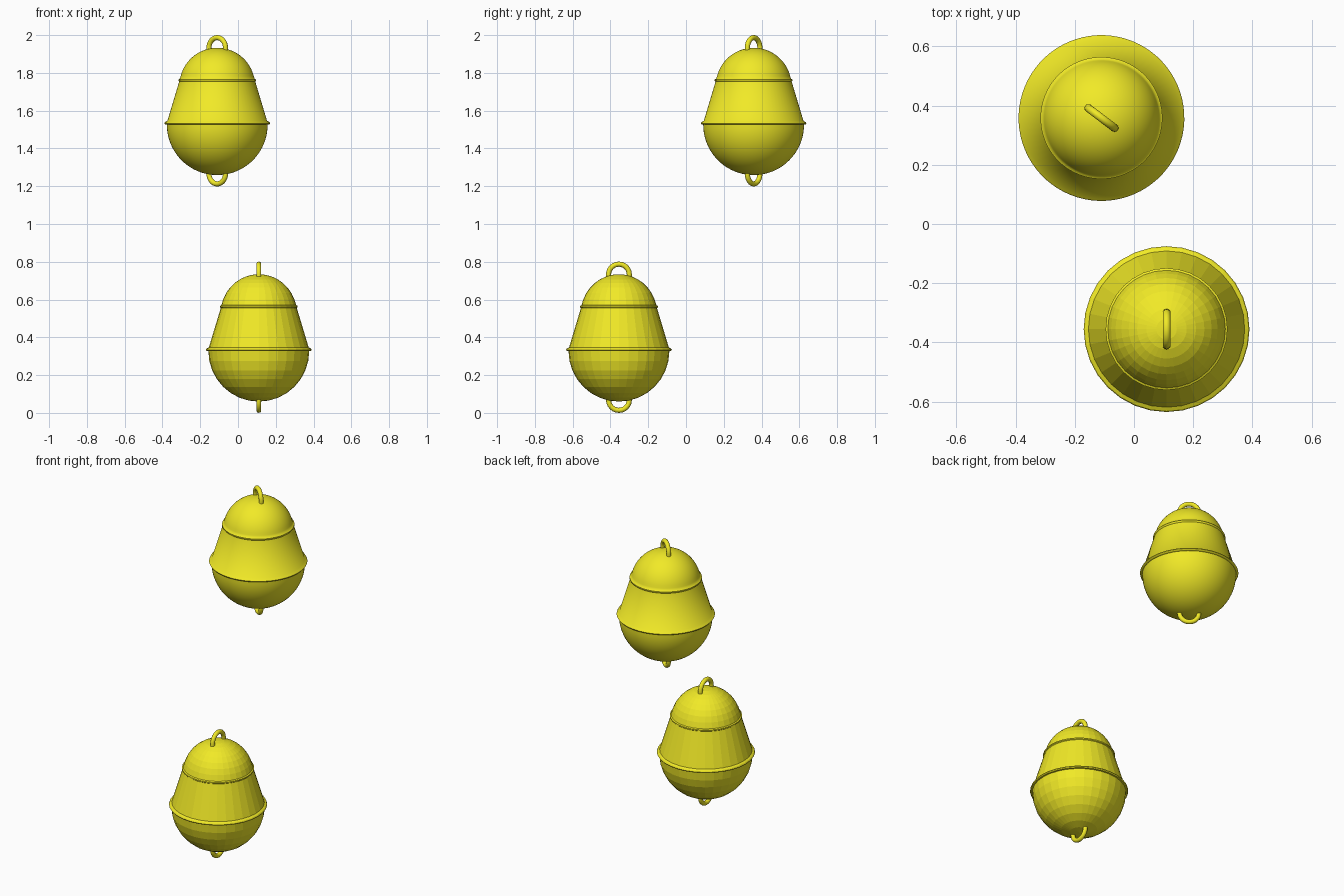
import bpy, bmesh
from math import sin, cos, pi, radians, asin
from mathutils import Vector

if "Cube" in bpy.data.objects:
    bpy.data.objects.remove(bpy.data.objects["Cube"])

yellow = bpy.data.materials.new("buoy_yellow")
yellow.diffuse_color = (0.88, 0.82, 0.02, 1)
yellow.use_nodes = True
yellow.node_tree.nodes["Principled BSDF"].inputs["Base Color"].default_value = yellow.diffuse_color


def finish(bm, name, loc, rot, smooth):
    bmesh.ops.recalc_face_normals(bm, faces=bm.faces)
    me = bpy.data.meshes.new(name)
    bm.to_mesh(me)
    bm.free()
    me.materials.append(yellow)
    ob = bpy.data.objects.new(name, me)
    bpy.context.collection.objects.link(ob)
    ob.location = loc
    ob.rotation_euler.z = rot
    if smooth:
        bpy.ops.object.select_all(action='DESELECT')
        ob.select_set(True)
        bpy.context.view_layer.objects.active = ob
        bpy.ops.object.shade_smooth_by_angle(angle=radians(50))
    return ob


def lathe(profile, segs):
    bm = bmesh.new()
    vs = [bm.verts.new((r, 0, z)) for r, z in profile]
    es = [bm.edges.new(p) for p in zip(vs, vs[1:])]
    bmesh.ops.spin(bm, geom=vs + es, cent=(0, 0, 0), axis=(0, 0, 1),
                   angle=2 * pi, steps=segs, use_duplicate=False)
    bmesh.ops.remove_doubles(bm, verts=bm.verts, dist=1e-5)
    return bm


def body_profile(n):
    # round bottom, seam flange, tapered wall, bead, domed top
    rb, zb = 0.267, 0.327
    pts = [(rb * sin(a), zb - rb * cos(a))
           for a in [pi / 2 * i / n for i in range(n + 1)]]
    pts += [(0.276, 0.328), (0.280, 0.334), (0.276, 0.341), (0.264, 0.347)]
    pts += [(0.2015, 0.555), (0.206, 0.559), (0.206, 0.566), (0.1985, 0.570)]
    rt, zt = 0.2, 0.534
    a0 = asin((0.570 - zt) / rt)
    for i in range(1, n + 1):
        a = a0 + (pi / 2 - a0) * i / n
        pts.append((rt * cos(a), zt + rt * sin(a)))
    pts[0], pts[-1] = (0, pts[0][1]), (0, pts[-1][1])
    return pts


def eye_loop(z, up, arc, sides):
    # half-ring of round bar with short feet sunk into the body
    big, small = 0.055, 0.0135
    path = [(Vector((0, big, z - up * 0.02)), Vector((0, 1, 0)))]
    for i in range(arc + 1):
        a = pi * i / arc
        d = Vector((0, cos(a), up * sin(a)))
        path.append((Vector((0, 0, z)) + d * big, d))
    path.append((Vector((0, -big, z - up * 0.02)), Vector((0, -1, 0))))
    bm = bmesh.new()
    rings = []
    for c, d in path:
        rings.append([bm.verts.new(c + small * (d * cos(t) + Vector((sin(t), 0, 0))))
                      for t in [2 * pi * k / sides for k in range(sides)]])
    for p, q in zip(rings, rings[1:]):
        for k in range(sides):
            j = (k + 1) % sides
            bm.faces.new((p[k], p[j], q[j], q[k]))
    bm.faces.new(rings[0])
    bm.faces.new(rings[-1])
    return bm


def buoy(label, loc, rot, segs, rings, arc, sides, smooth):
    finish(lathe(body_profile(rings), segs), label + "_buoy_body", loc, rot, smooth)
    finish(eye_loop(0.7325, 1, arc, sides), label + "_top_eye", loc, rot, True)
    finish(eye_loop(0.0685, -1, arc, sides), label + "_bottom_eye", loc, rot, True)


# faceted low-poly buoy below, smooth buoy above
buoy("lower", (0.11, -0.355, 0), 0, 32, 8, 12, 10, False)
buoy("upper", (-0.11, 0.358, 1.199), radians(53), 72, 20, 24, 16, True)
